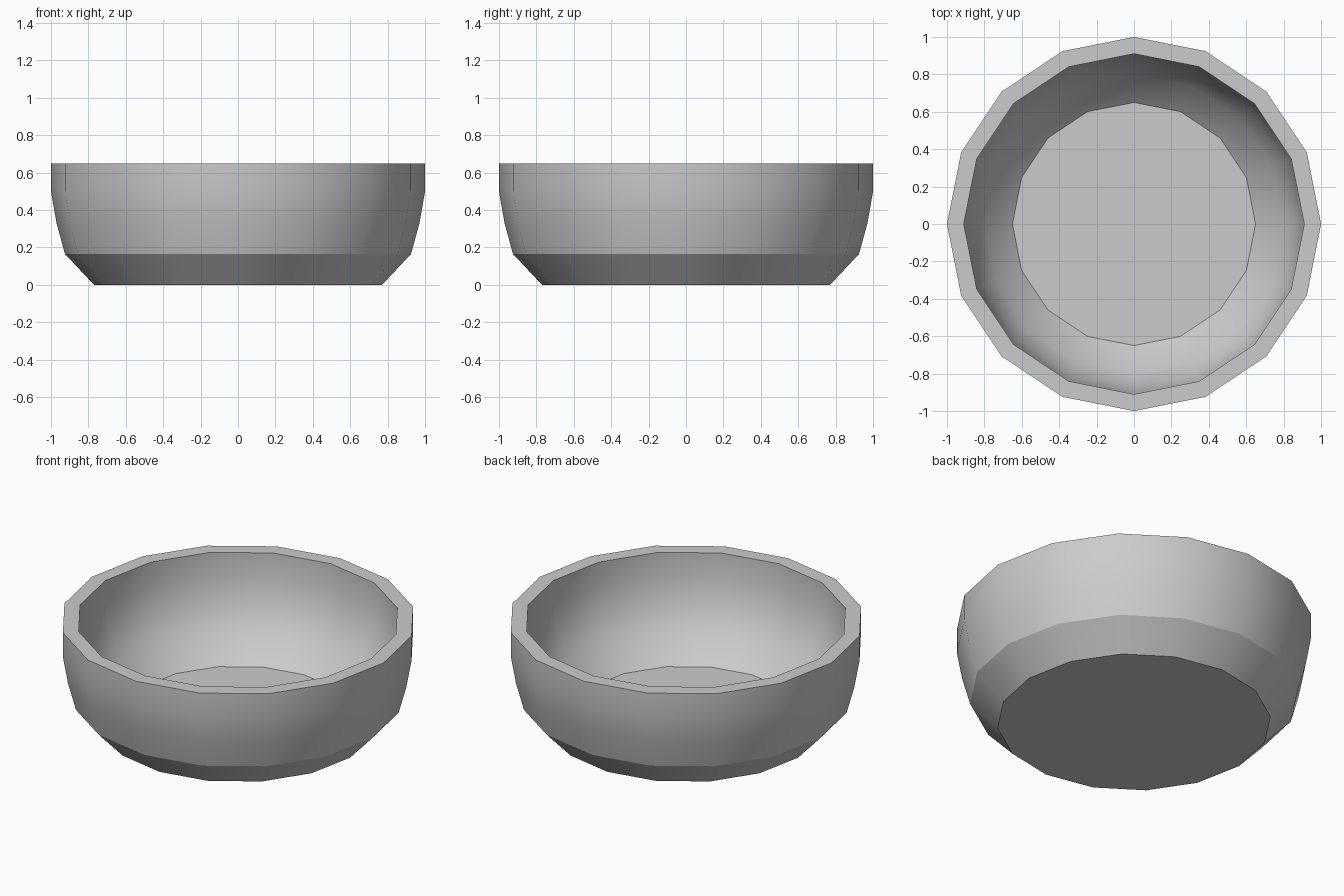
import bpy
import bmesh
from math import cos, sin, pi, radians

SIDES = 16

cube = bpy.data.objects.get("Cube")
if cube:
    bpy.data.objects.remove(cube, do_unlink=True)

# Single grey material
grey = bpy.data.materials.new("light_grey")
grey.use_nodes = True
colour = (0.6, 0.6, 0.6, 1)
grey.diffuse_color = colour
grey.node_tree.nodes["Principled BSDF"].inputs["Base Color"].default_value = colour

# Wall section (radius, height): up the outside, over the rim, down the inside
outside = [(0.77, 0), (0.925, 0.165), (0.97, 0.33), (1, 0.5), (1, 0.65)]
inside = [(0.91, 0.65), (0.91, 0.5), (0.87, 0.34), (0.80, 0.2), (0.65, 0.06)]

# Revolve the section into rings and bridge them
bm = bmesh.new()
rings = [[bm.verts.new((r * cos(2 * pi * i / SIDES), r * sin(2 * pi * i / SIDES), z))
          for i in range(SIDES)] for r, z in outside + inside]
for low, high in zip(rings, rings[1:]):
    for i in range(SIDES):
        j = (i + 1) % SIDES
        bm.faces.new((low[i], low[j], high[j], high[i]))

# Underside and inner floor
bm.faces.new(rings[0][::-1])
bm.faces.new(rings[-1])
bmesh.ops.recalc_face_normals(bm, faces=bm.faces)

mesh = bpy.data.meshes.new("bowl")
bm.to_mesh(mesh)
bm.free()
mesh.materials.append(grey)
bowl = bpy.data.objects.new("bowl", mesh)
bpy.context.collection.objects.link(bowl)

# Smooth walls with crisp rim, floor and base edges
bpy.ops.object.select_all(action="DESELECT")
bowl.select_set(True)
bpy.context.view_layer.objects.active = bowl
bpy.ops.object.shade_smooth_by_angle(angle=radians(25))
